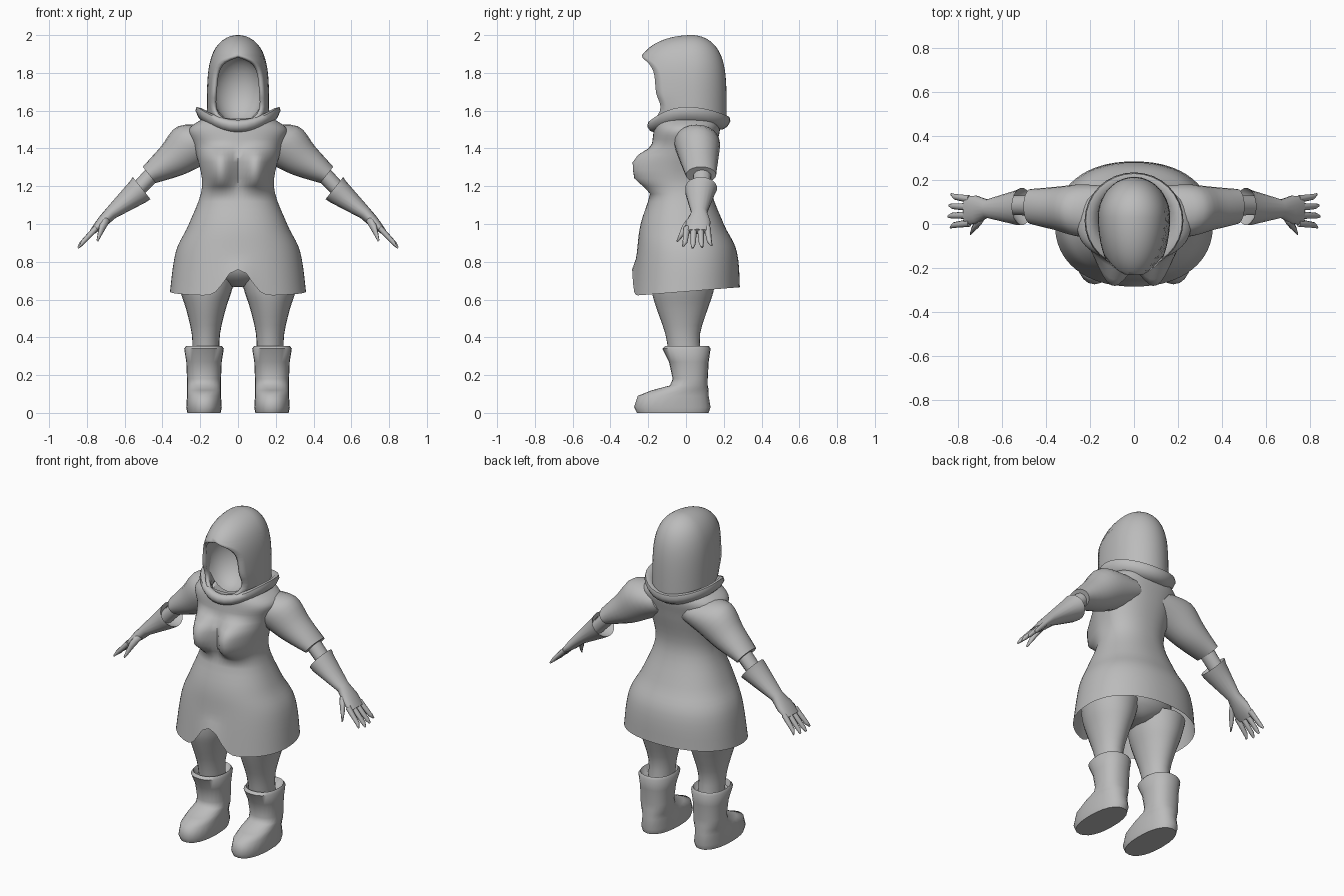
import bpy, bmesh, math
from mathutils import Vector

cube = bpy.data.objects.get("Cube")
if cube:
    bpy.data.objects.remove(cube, do_unlink=True)

grey_value = (.5, .5, .5, 1)
grey = bpy.data.materials.new("plain grey")
grey.use_nodes = True
grey.diffuse_color = grey_value
grey.node_tree.nodes["Principled BSDF"].inputs["Base Color"].default_value = grey_value


def skin(name, rings, closed=True, capped=True):
    """Join equal rings of points into one smooth shaded object."""
    bm = bmesh.new()
    loops = [[bm.verts.new(point) for point in ring] for ring in rings]
    count = len(loops[0])
    for lower, upper in zip(loops, loops[1:]):
        for j in range(count if closed else count - 1):
            k = (j + 1) % count
            bm.faces.new((lower[j], lower[k], upper[k], upper[j]))
    if capped:
        bm.faces.new(loops[0])
        bm.faces.new(loops[-1])
    bmesh.ops.remove_doubles(bm, verts=bm.verts, dist=.0005)
    bmesh.ops.recalc_face_normals(bm, faces=bm.faces)
    mesh = bpy.data.meshes.new(name)
    bm.to_mesh(mesh)
    bm.free()
    mesh.materials.append(grey)
    obj = bpy.data.objects.new(name, mesh)
    bpy.context.collection.objects.link(obj)
    bpy.ops.object.select_all(action='DESELECT')
    obj.select_set(True)
    bpy.context.view_layer.objects.active = obj
    bpy.ops.object.shade_smooth_by_angle(angle=math.radians(60))
    return obj


def refine(rows, steps):
    """Resample rows of numbers along a smooth spline."""
    result = []
    for i in range(len(rows) - 1):
        before, start, end, after = rows[max(i - 1, 0)], rows[i], rows[i + 1], rows[min(i + 2, len(rows) - 1)]
        for k in range(steps):
            t = k / steps
            result.append([q + t / 2 * (r - p + t * (2 * p - 5 * q + 4 * r - s + t * (3 * (q - r) + s - p)))
                           for p, q, r, s in zip(before, start, end, after)])
    return result + [rows[-1]]


def stack(name, rows, center=0, count=24, steps=1, power=1, capped=True, shape=None):
    """Horizontal rings; each row is height, half width, front y, back y."""
    rings = []
    for z, half_width, front, back in refine(rows, steps):
        ring = []
        for j in range(count):
            angle = math.tau * j / count - math.pi / 2
            c, s = (math.copysign(abs(v) ** power, v) for v in (math.cos(angle), math.sin(angle)))
            point = Vector((center + half_width * c, (front + back + (back - front) * s) / 2, z))
            if shape:
                shape(point)
            ring.append(point)
        rings.append(ring)
    return skin(name, rings, capped=capped)


def tube(name, side, rows, y_start, y_end, count=10, steps=1):
    """Rings across the sloping arm; each row is x, z, thickness, half depth."""
    rows = refine(rows, steps)
    across = Vector((.62, 0, .78))
    rings = []
    for i, (x, z, thickness, depth) in enumerate(rows):
        y = y_start + (y_end - y_start) * i / (len(rows) - 1)
        ring = []
        for j in range(count):
            angle = math.tau * j / count
            point = Vector((x, y + depth * math.sin(angle), z)) + across * thickness * math.cos(angle)
            point.x *= side
            ring.append(point)
        rings.append(ring)
    return skin(name, rings)


# Tunic with a bust, a raised back hem and a notch at the front
def tunic_shape(point):
    hem = max(0, (.82 - point.z) / .2)
    point.z += hem * .08 * (point.y + .28)
    if point.y < 0:
        across = (abs(point.x) - .1) / .085
        upward = (point.z - 1.29) / .1
        point.y -= .12 * math.exp(-across ** 2 - upward ** 4)
        point.z += hem * .14 * math.exp(-abs(point.x / .09) ** 2.5)


tunic_rows = [(.62, .36, -.285, .285), (.85, .33, -.26, .27), (1, .26, -.24, .2), (1.2, .19, -.18, .13),
              (1.4, .23, -.18, .16), (1.5, .26, -.17, .18), (1.56, .18, -.16, .18)]
stack("tunic", tunic_rows, count=64, steps=5, power=.9, capped=False, shape=tunic_shape)

# Hips closing the legs under the tunic
stack("hips", [(.67, .05, -.08, .08), (.76, .25, -.18, .16), (1, .2, -.16, .1)], steps=3)


# Collar: a thick flared band, dipping at the front and a little at the back
def collar_shape(point):
    drop = 2 if point.y < 0 else 1
    point.z -= drop * point.y ** 2


collar_rows = []
for i in range(9):
    c, s = math.cos(math.tau * i / 8), math.sin(math.tau * i / 8)
    radius = .19 + .03 * c + .02 * s
    collar_rows.append((1.575 + .045 * c - .01 * s, radius, .02 - radius, radius + .01))
stack("collar", collar_rows, count=32, capped=False, shape=collar_shape)

# Hood: a dome of open rings around an oval face opening
hood_rings = []
for i in range(33):
    z = 1.53 + .47 * math.sin(math.pi / 2 * i / 32)
    dome = math.sqrt(max(0, 1 - ((z - 1.5) / .5) ** 5))
    opening = (.135 - .08 * (z - 1.65)) * math.sqrt(max(0, 1 - ((z - 1.71) / .175) ** 4))
    width, back = .165 * dome, .185 * dome
    front = .315 * dome * min(1, .7 + 2 * (z - 1.53))
    end = math.pi - (math.asin(opening / width) if opening else 0)
    ring = []
    for j in range(33):
        angle = end * (j / 16 - 1)
        c = math.cos(angle)
        ring.append((width * math.sin(angle), .03 + c * (back if c > 0 else front), z))
    hood_rings.append(ring)
hood = skin("hood", hood_rings, closed=False, capped=False)
thickness = hood.modifiers.new("thickness", 'SOLIDIFY')
thickness.thickness = .02
thickness.offset = -1

# Hollow lining that closes the hood behind the opening
lining_rings = []
for i in range(9):
    reach, depth = math.cos(math.pi / 2 * i / 8), math.sin(math.pi / 2 * i / 8)
    lining_rings.append([(.14 * reach * math.cos(math.tau * j / 24), .14 * depth - .1,
                          1.715 + .18 * reach * math.sin(math.tau * j / 24)) for j in range(24)])
skin("hood_lining", lining_rings, capped=False)

sleeve_rows = [(.1, 1.45, .09, .12), (.24, 1.42, .125, .12), (.35, 1.335, .095, .1), (.47, 1.26, .055, .08)]
glove_rows = [(.55, 1.16, .03, .04), (.51, 1.19, .075, .085), (.53, 1.17, .07, .08),
              (.67, 1.06, .036, .042), (.72, 1.01, .03, .065), (.77, .96, .016, .066)]
thumb_rows = [(.69, 1.03, .02, .02), (.72, .98, .02, .02), (.745, .91, .006, .006)]
leg_rows = [(.3, .07, -.09, .08), (.42, .075, -.11, .075), (.55, .105, -.155, .115),
            (.64, .135, -.18, .145), (.74, .16, -.18, .16)]
boot_rows = [(0, .088, -.26, .12), (.03, .094, -.275, .13), (.09, .09, -.255, .12), (.12, .09, -.18, .12),
             (.145, .09, -.085, .115), (.18, .09, -.07, .115), (.27, .094, -.09, .12),
             (.34, .105, -.125, .13), (.355, .095, -.11, .12), (.32, .075, -.1, .1)]

for label, side in (("left", 1), ("right", -1)):
    # Arm and glove with a flared hollow cuff
    tube(label + "_sleeve", side, sleeve_rows, .05, .08, count=20, steps=4)
    tube(label + "_forearm", side, [(.42, 1.3, .045, .05), (.58, 1.13, .04, .045)], .085, .085)
    tube(label + "_glove", side, glove_rows, .085, .06, count=18)

    # Fingers fanning out from the palm
    for i, finger in enumerate(("index", "middle", "ring", "little")):
        shorter = .01 * abs(i - 1.3)
        finger_rows = [(.75, .98, .016, .018), (.835 - shorter, .89 + shorter, .012, .013),
                       (.85 - shorter, .87 + shorter, .005, .006)]
        tube(f"{label}_{finger}_finger", side, finger_rows, .005 + .036 * i, .05 * i - .015, count=8)
    tube(label + "_thumb", side, thumb_rows, .035, -.045, count=8, steps=2)

    # Leg and boot with a hollow rim
    stack(label + "_leg", leg_rows, center=.17 * side, steps=3)
    stack(label + "_boot", boot_rows, center=.18 * side, power=.88)
